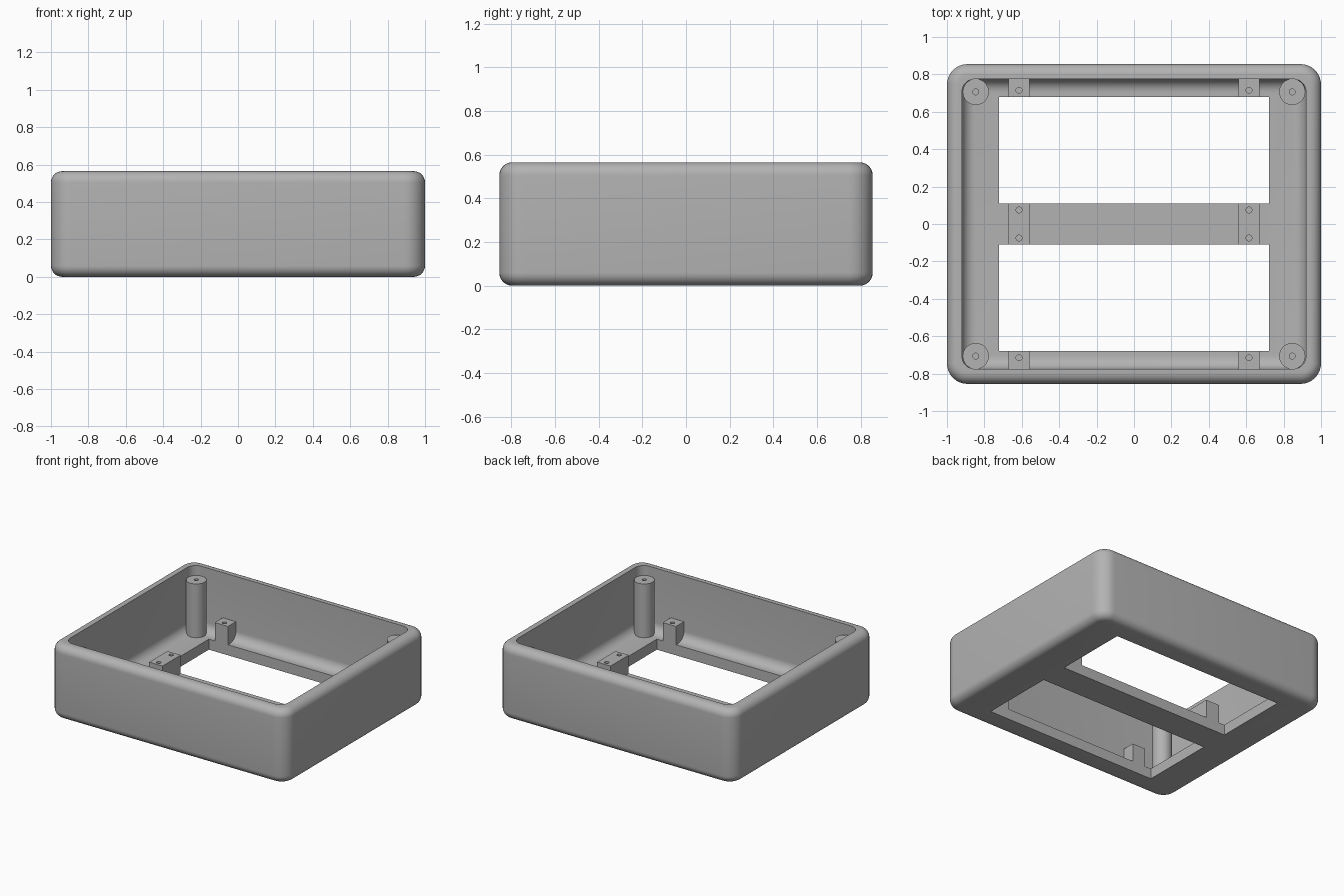
import bpy, bmesh
from math import sin, cos, pi, radians

cube = bpy.data.objects.get("Cube")
if cube:
    bpy.data.objects.remove(cube, do_unlink=True)

HX, HY, HEIGHT = 1.0, 0.855, 0.565     # outer half sizes and height
WALL, FLOOR = 0.08, 0.08
EDGE, CORNER, FILLET = 0.06, 0.11, 0.07

grey = bpy.data.materials.new("plain grey")
grey.use_nodes = True
colour = (0.45, 0.45, 0.45, 1)
grey.diffuse_color = colour
grey.node_tree.nodes["Principled BSDF"].inputs["Base Color"].default_value = colour


def finish(name, bm):
    bmesh.ops.recalc_face_normals(bm, faces=bm.faces)
    mesh = bpy.data.meshes.new(name)
    bm.to_mesh(mesh)
    bm.free()
    mesh.materials.append(grey)
    obj = bpy.data.objects.new(name, mesh)
    bpy.context.collection.objects.link(obj)
    return obj


def box(name, x, y, z):
    """Box from (low, high) pairs."""
    bm = bmesh.new()
    bmesh.ops.create_cube(bm, size=1)
    for v in bm.verts:
        v.co = [lo + (c + 0.5) * (hi - lo) for c, (lo, hi) in zip(v.co, (x, y, z))]
    return finish(name, bm)


def cylinder(name, x, y, z0, z1, radius, sides=32):
    bm = bmesh.new()
    bmesh.ops.create_cone(bm, cap_ends=True, segments=sides, radius1=radius,
                          radius2=radius, depth=z1 - z0)
    bmesh.ops.translate(bm, verts=bm.verts, vec=(x, y, (z0 + z1) / 2))
    return finish(name, bm)


def activate(obj):
    bpy.ops.object.select_all(action='DESELECT')
    obj.select_set(True)
    bpy.context.view_layer.objects.active = obj


def cut(obj, cutters):
    activate(obj)
    for c in cutters:
        mod = obj.modifiers.new("cut", 'BOOLEAN')
        mod.operation, mod.solver, mod.object = 'DIFFERENCE', 'EXACT', c
        bpy.ops.object.modifier_apply(modifier=mod.name)
        bpy.data.objects.remove(c, do_unlink=True)


def smooth(obj):
    activate(obj)
    bpy.ops.object.shade_smooth_by_angle(angle=radians(30))


def ring(bm, inset, z, radius, steps=8):
    """Rounded rectangle of vertices."""
    verts = []
    for q, (sx, sy) in enumerate(((1, 1), (-1, 1), (-1, -1), (1, -1))):
        for i in range(steps + 1):
            a = (q + i / steps) * pi / 2
            verts.append(bm.verts.new((sx * (HX - inset - radius) + radius * cos(a),
                                       sy * (HY - inset - radius) + radius * sin(a), z)))
    return verts


# Case: rounded outside, flat rim, hollow inside with a filleted floor
arc = [i * pi / 16 for i in range(9)]
profile = [(EDGE * (1 - sin(a)), EDGE * (1 - cos(a)), CORNER - EDGE * (1 - sin(a))) for a in arc]
profile += [(EDGE * (1 - cos(a)), HEIGHT - EDGE * (1 - sin(a)),
             CORNER - EDGE * (1 - cos(a))) for a in arc]
profile += [(WALL, HEIGHT, FILLET)]
profile += [(WALL + FILLET * (1 - cos(a)), FLOOR + FILLET * (1 - sin(a)),
             FILLET * cos(a) + 0.004) for a in arc]
bm = bmesh.new()
rings = [ring(bm, *p) for p in profile]
for low, high in zip(rings, rings[1:]):
    for i in range(len(low)):
        j = (i + 1) % len(low)
        bm.faces.new((low[i], low[j], high[j], high[i]))
bm.faces.new(rings[0])
bm.faces.new(rings[-1])
case = finish("case", bm)

# Two windows through the floor, leaving a cross bar
cut(case, [box("window_cutter", (-0.722, 0.722), sorted((s * 0.11, s * 0.68)), (-0.2, 0.3))
           for s in (-1, 1)])
smooth(case)

for sx, side in ((-1, "right"), (1, "left")):
    bx = sorted((sx * 0.56, sx * 0.672))
    # Middle mounting block with two screw holes
    block = box(f"middle_block_{side}", bx, (-0.11, 0.11), (FLOOR - 0.001, 0.22))
    cut(block, [cylinder("hole_cutter", sx * 0.615, y, 0.12, 0.3, 0.016, 16)
                for y in (-0.075, 0.075)])
    for sy, end in ((-1, "front"), (1, "back")):
        # Mounting block against the wall
        block = box(f"{end}_block_{side}", bx, sorted((sy * 0.68, sy * 0.785)),
                    (FLOOR - 0.001, 0.22))
        cut(block, [cylinder("hole_cutter", sx * 0.615, sy * 0.715, 0.12, 0.3, 0.016, 16)])
        # Corner screw post
        post = cylinder(f"{end}_post_{side}", sx * 0.846, sy * 0.706, FLOOR - 0.01, 0.49, 0.07)
        cut(post, [cylinder("hole_cutter", sx * 0.846, sy * 0.706, 0.3, 0.6, 0.016, 16)])
        smooth(post)
